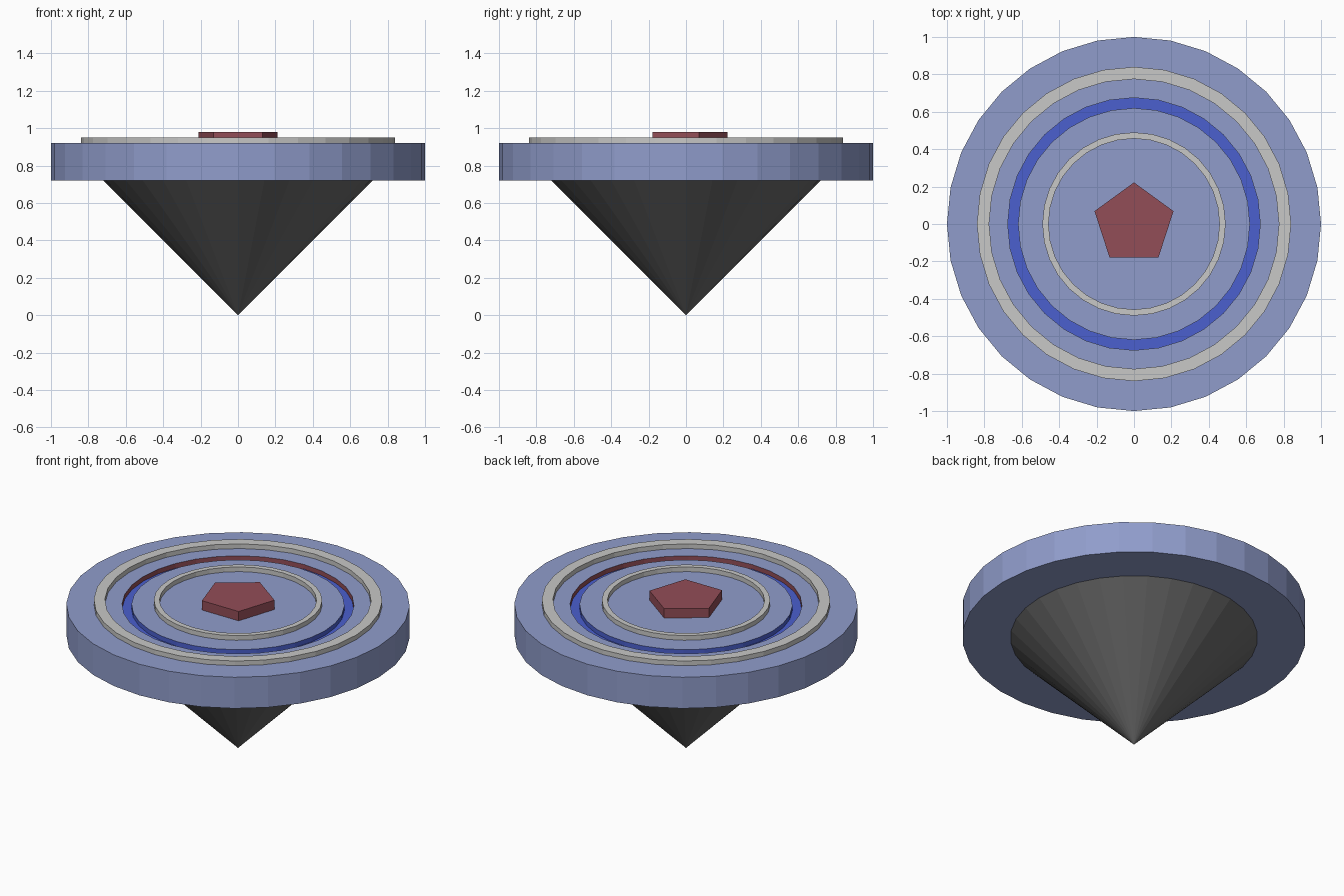
import bpy, bmesh, math

if "Cube" in bpy.data.objects:
    bpy.data.objects.remove(bpy.data.objects["Cube"])

SIDES = 32


def material(name, rgb):
    m = bpy.data.materials.new(name)
    m.diffuse_color = (*rgb, 1.0)
    m.use_nodes = True
    m.node_tree.nodes["Principled BSDF"].inputs["Base Color"].default_value = m.diffuse_color
    return m


periwinkle = material("periwinkle", (0.28, 0.335, 0.60))
grey = material("light grey", (0.58, 0.58, 0.57))
blue = material("strong blue", (0.07, 0.115, 0.62))
maroon = material("maroon", (0.29, 0.075, 0.095))
charcoal = material("charcoal", (0.14, 0.14, 0.14))


def lathe(name, profile, mats, closed=False, sides=SIDES, turn=0.0, slots=None):
    """Turn a (radius, z) profile around the z axis; slots gives a material index per segment."""
    bm = bmesh.new()
    rows = []
    for r, z in profile:
        if r == 0:
            rows.append([bm.verts.new((0, 0, z))] * sides)
        else:
            rows.append([bm.verts.new((r * math.cos(turn + 2 * math.pi * i / sides),
                                       r * math.sin(turn + 2 * math.pi * i / sides), z))
                         for i in range(sides)])
    count = len(rows) if closed else len(rows) - 1
    for s in range(count):
        a, b = rows[s], rows[(s + 1) % len(rows)]
        for i in range(sides):
            j = (i + 1) % sides
            quad = list(dict.fromkeys((a[i], a[j], b[j], b[i])))
            face = bm.faces.new(quad)
            face.material_index = slots[s] if slots else 0
    bmesh.ops.recalc_face_normals(bm, faces=bm.faces)
    mesh = bpy.data.meshes.new(name)
    bm.to_mesh(mesh)
    bm.free()
    for m in mats:
        mesh.materials.append(m)
    obj = bpy.data.objects.new(name, mesh)
    bpy.context.collection.objects.link(obj)
    return obj


BASE, TOP, RAISED = 0.72, 0.92, 0.95

# pointed underside
lathe("lower_cone", [(0, 0), (0.72, BASE), (0, BASE + 0.01)], [charcoal])

# thick disc with a sunken blue groove: maroon outer wall, blue floor and inner wall
lathe("disc",
      [(0, BASE), (1, BASE), (1, TOP), (0.675, TOP), (0.675, TOP - 0.03),
       (0.62, TOP - 0.03), (0.62, TOP), (0, TOP)],
      [periwinkle, blue, maroon], slots=[0, 0, 0, 2, 1, 1, 0])

# raised grey rings
for name, outer, inner in (("outer_ring", 0.84, 0.775), ("inner_ring", 0.49, 0.457)):
    lathe(name, [(outer, TOP), (outer, RAISED), (inner, RAISED), (inner, TOP)],
          [grey], closed=True)

# five-sided centre button
lathe("centre_button", [(0, TOP), (0.222, TOP), (0.222, 0.98), (0, 0.98)],
      [maroon], sides=5, turn=math.pi / 2)
